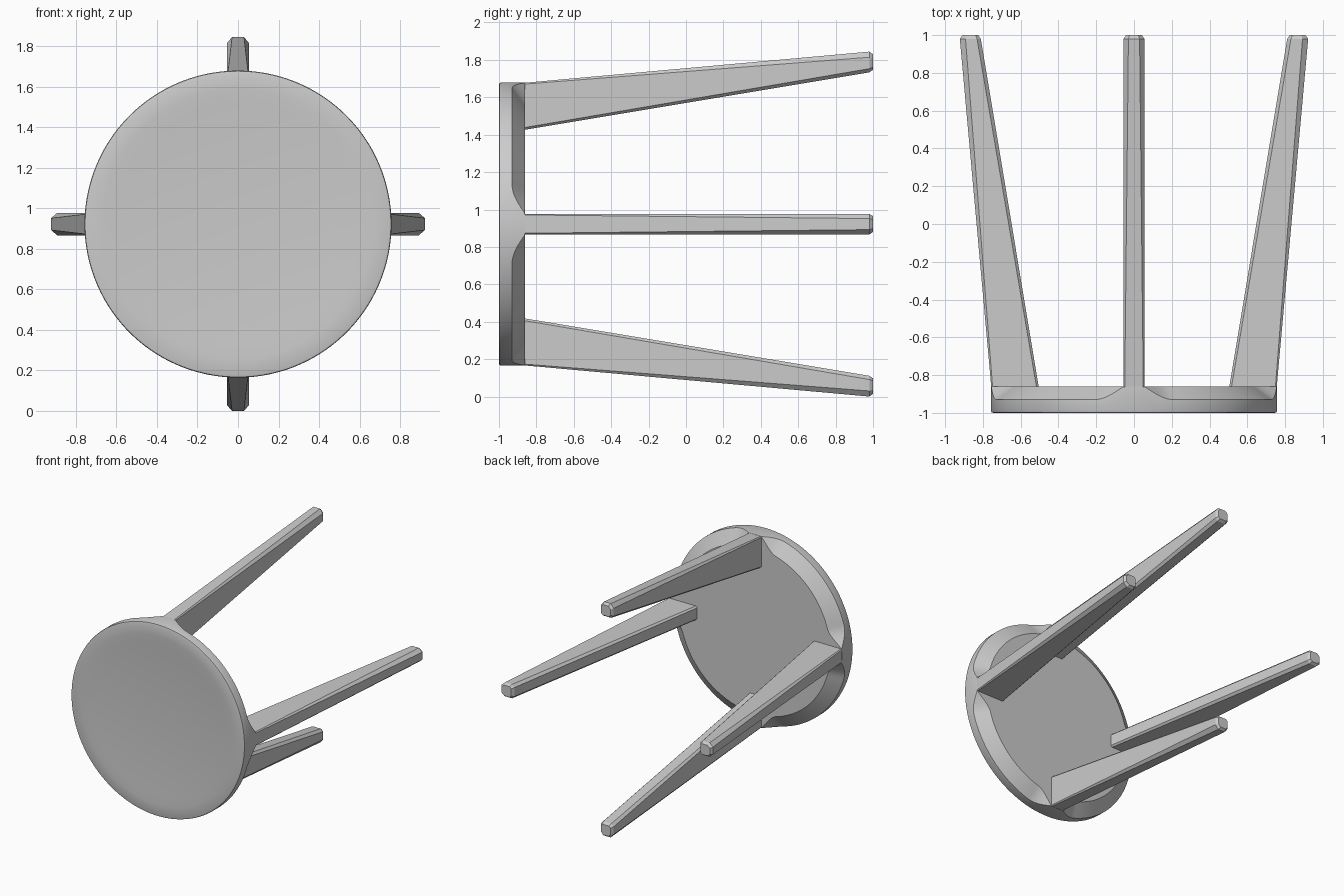
import bpy, bmesh, math

if "Cube" in bpy.data.objects:
    bpy.data.objects.remove(bpy.data.objects["Cube"])

CZ = 0.922          # height of the seat axis
R = 0.757           # seat radius
UNDER = -0.86       # plane of the seat underside
SEG = 240


def finish(name, bm, angle):
    bmesh.ops.recalc_face_normals(bm, faces=bm.faces)
    me = bpy.data.meshes.new(name)
    bm.to_mesh(me)
    bm.free()
    ob = bpy.data.objects.new(name, me)
    bpy.context.collection.objects.link(ob)
    bpy.ops.object.select_all(action='DESELECT')
    ob.select_set(True)
    bpy.context.view_layer.objects.active = ob
    bpy.ops.object.shade_smooth_by_angle(angle=math.radians(angle))
    return ob


def bridge(bm, rings):
    for a, b in zip(rings, rings[1:]):
        n = len(a)
        for i in range(n):
            j = (i + 1) % n
            bm.faces.new((a[i], a[j], b[j], b[i]))


def scallop(deg):
    # 0 beside a leg, easing out to 1 between the legs
    d = abs((deg + 45) % 90 - 45)
    t = min(max((d - 4.2) / 12.0, 0.0), 1.0)
    return max(math.sin(t * math.pi / 2), 0.01)


def make_seat():
    bm = bmesh.new()
    dish_r, dish_d = 0.665, 0.022
    # (radius, y) as functions of the scallop amount
    prof = [lambda b, k=k: (dish_r * k, -1 + dish_d * (1 - k * k))
            for k in (0.15, 0.3, 0.45, 0.6, 0.75, 0.9, 1.0)]
    prof += [lambda b: (R - 0.012, -1.0),
             lambda b: (R - 0.003, -0.997),
             lambda b: (R, -0.988),
             lambda b: (R, UNDER - 0.07 * b),
             lambda b: (R - 0.1 * b, UNDER)]
    rings = []
    for f in prof:
        ring = []
        for i in range(SEG):
            deg = 360 * i / SEG
            r, y = f(scallop(deg))
            a = math.radians(deg)
            ring.append(bm.verts.new((r * math.cos(a), y, CZ + r * math.sin(a))))
        rings.append(ring)
    bridge(bm, rings)
    # dish centre and flat underside
    for ring, y in ((rings[0], -1 + dish_d), (rings[-1], UNDER)):
        c = bm.verts.new((0, y, CZ))
        for i in range(SEG):
            bm.faces.new((c, ring[i], ring[(i + 1) % SEG]))
    return finish("seat", bm, 25)


def make_leg(name, ang):
    bm = bmesh.new()
    # y, inner radius, outer radius, half width, inner chamfer, outer chamfer
    sections = [(-0.87, 0.503, 0.755, 0.055, 0.012, 0.007),
                (0.98, 0.811, 0.922, 0.055, 0.02, 0.03),
                (1.0, 0.825, 0.908, 0.042, 0.014, 0.022)]
    ca, sa = math.cos(ang), math.sin(ang)
    rings = []
    for y, ri, ro, w, ci, co in sections:
        half = [(ri, w - ci), (ri + ci, w), (ro - co, w), (ro, w - co * 0.85)]
        pts = half + [(r, -t) for r, t in reversed(half)]
        rings.append([bm.verts.new((r * ca - t * sa, y, CZ + r * sa + t * ca))
                      for r, t in pts])
    bridge(bm, rings)
    bm.faces.new(rings[0])
    bm.faces.new(rings[-1])
    return finish(name, bm, 10)


make_seat()
for i, side in enumerate(("right", "upper", "left", "lower")):
    make_leg(side + "_leg", i * math.pi / 2)
